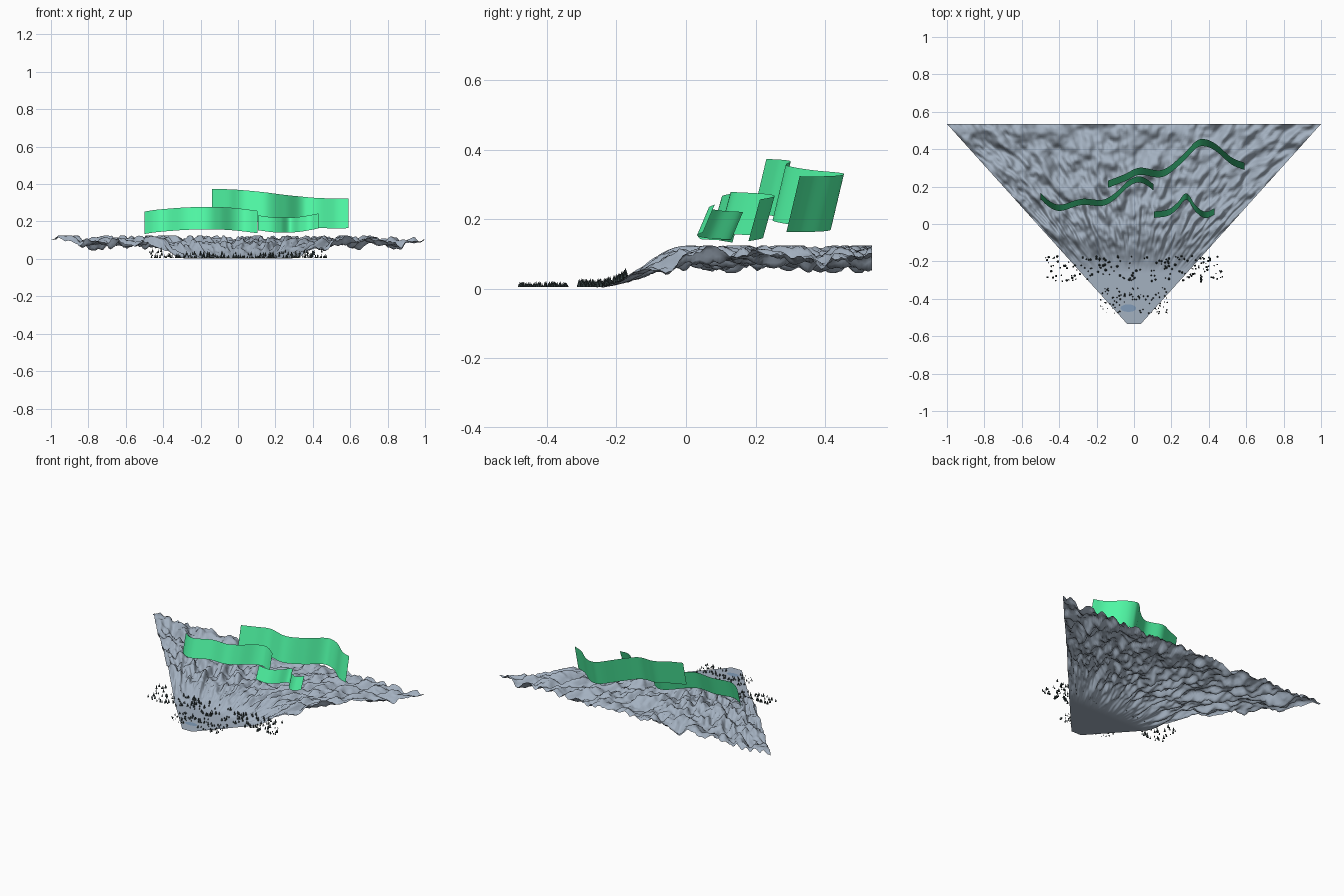
import bpy, bmesh, random
from mathutils import noise, Vector

if "Cube" in bpy.data.objects:
    bpy.data.objects.remove(bpy.data.objects["Cube"])

random.seed(4)


def material(name, color):
    m = bpy.data.materials.new(name)
    m.diffuse_color = (*color, 1)
    m.use_nodes = True
    m.node_tree.nodes["Principled BSDF"].inputs["Base Color"].default_value = m.diffuse_color
    return m


def finish(name, bm, mat, smooth=True):
    me = bpy.data.meshes.new(name)
    bm.to_mesh(me)
    bm.free()
    for p in me.polygons:
        p.use_smooth = smooth
    me.materials.append(mat)
    ob = bpy.data.objects.new(name, me)
    bpy.context.collection.objects.link(ob)
    return ob


def smoothstep(a, b, t):
    t = max(0, min(1, (t - a) / (b - a)))
    return t * t * (3 - 2 * t)


def half_width(y):
    return 0.036 + 0.964 * (y + 0.535) / 1.07


def height(x, y):
    # flat valley in front, rising to a rugged plateau
    u = x / half_width(y)
    n = noise.noise(Vector((u * 11, y * 9, 3.1)))
    n += 0.6 * noise.noise(Vector((u * 24, y * 17, 8.2)))
    n += 0.3 * noise.noise(Vector((x * 45, y * 34, 1.7)))
    plateau = min(0.124, max(0.045, 0.092 + 0.050 * n))
    return 0.003 + smoothstep(-0.26, 0.0, y) * (plateau - 0.003)


def grid(bm, rows):
    vs = [[bm.verts.new(p) for p in r] for r in rows]
    for a, b in zip(vs, vs[1:]):
        for i in range(len(a) - 1):
            bm.faces.new((a[i], a[i + 1], b[i + 1], b[i]))


rock = material("rock", (0.37, 0.44, 0.53))
forest = material("forest", (0.04, 0.06, 0.06))
water = material("water", (0.22, 0.33, 0.48))
glow = material("glow", (0.08, 0.95, 0.38))

# Fan-shaped mountain terrain
bm = bmesh.new()
NX, NY = 150, 110
rows = []
for j in range(NY + 1):
    y = -0.535 + 1.07 * j / NY
    xs = [half_width(y) * (2 * i / NX - 1) for i in range(NX + 1)]
    rows.append([(x, y, height(x, y)) for x in xs])
grid(bm, rows)
finish("terrain", bm, rock)

# Small oval lake in the valley
bm = bmesh.new()
bmesh.ops.create_circle(bm, cap_ends=True, segments=32, radius=1)
bmesh.ops.scale(bm, vec=(0.042, 0.02, 1), verts=bm.verts)
bmesh.ops.translate(bm, vec=(-0.03, -0.45, 0.005), verts=bm.verts)
finish("lake", bm, water, False)


# Scattered conifers
def trees(name, count, xr, yr, size):
    bm = bmesh.new()
    while count:
        x, y = random.uniform(-xr, xr), random.uniform(*yr)
        if ((x + 0.03) / 0.055) ** 2 + ((y + 0.45) / 0.03) ** 2 < 1:
            continue
        h = size * random.uniform(0.5, 1.1)
        xx = max(-half_width(y), min(half_width(y), x))
        cone = bmesh.ops.create_cone(bm, cap_ends=True, segments=6,
                                     radius1=h * 0.29, radius2=0, depth=h)
        bmesh.ops.translate(bm, verts=cone["verts"],
                            vec=(x, y, height(xx, y) + h / 2 + 0.002))
        count -= 1
    finish(name, bm, forest, False)


trees("far_trees", 170, 0.475, (-0.31, -0.17), 0.023)
trees("near_trees", 90, 0.18, (-0.48, -0.34), 0.016)


# Aurora curtains: leaning ribbons through (x, y, bottom z) points
def catmull(pts, steps=8):
    pts = [Vector(p) for p in pts]
    pts = [2 * pts[0] - pts[1]] + pts + [2 * pts[-1] - pts[-2]]
    out = []
    for a, b, c, d in zip(pts, pts[1:], pts[2:], pts[3:]):
        for k in range(steps):
            t = k / steps
            out.append(0.5 * (2 * b + (c - a) * t + (2 * a - 5 * b + 4 * c - d) * t * t
                              + (3 * b - a - 3 * c + d) * t ** 3))
    return out + [pts[-2]]


def curtain(name, pts, tall, lean):
    path = catmull(pts)
    bm = bmesh.new()
    grid(bm, [[p + Vector((0, lean * (k / 4 - 0.5), tall * k / 4)) for p in path]
              for k in range(5)])
    finish(name, bm, glow)


curtain("aurora_back", [(-0.14, 0.212, 0.213), (-0.05, 0.247, 0.212), (0.03, 0.282, 0.207),
                        (0.15, 0.27, 0.195), (0.25, 0.34, 0.182), (0.33, 0.422, 0.174),
                        (0.38, 0.434, 0.169), (0.44, 0.407, 0.165), (0.52, 0.338, 0.163),
                        (0.59, 0.308, 0.164)], 0.16, 0.038)
curtain("aurora_left", [(-0.5, 0.15, 0.133), (-0.45, 0.105, 0.141), (-0.39, 0.087, 0.147),
                        (-0.28, 0.118, 0.155), (-0.17, 0.113, 0.158), (-0.1, 0.15, 0.157),
                        (-0.03, 0.215, 0.153), (0.02, 0.238, 0.148), (0.06, 0.228, 0.143),
                        (0.105, 0.196, 0.137)], 0.12, 0.033)
curtain("aurora_right", [(0.107, 0.05, 0.153), (0.18, 0.06, 0.143), (0.23, 0.095, 0.141),
                         (0.28, 0.147, 0.141), (0.33, 0.082, 0.145), (0.38, 0.049, 0.153),
                         (0.43, 0.066, 0.163)], 0.08, 0.034)
